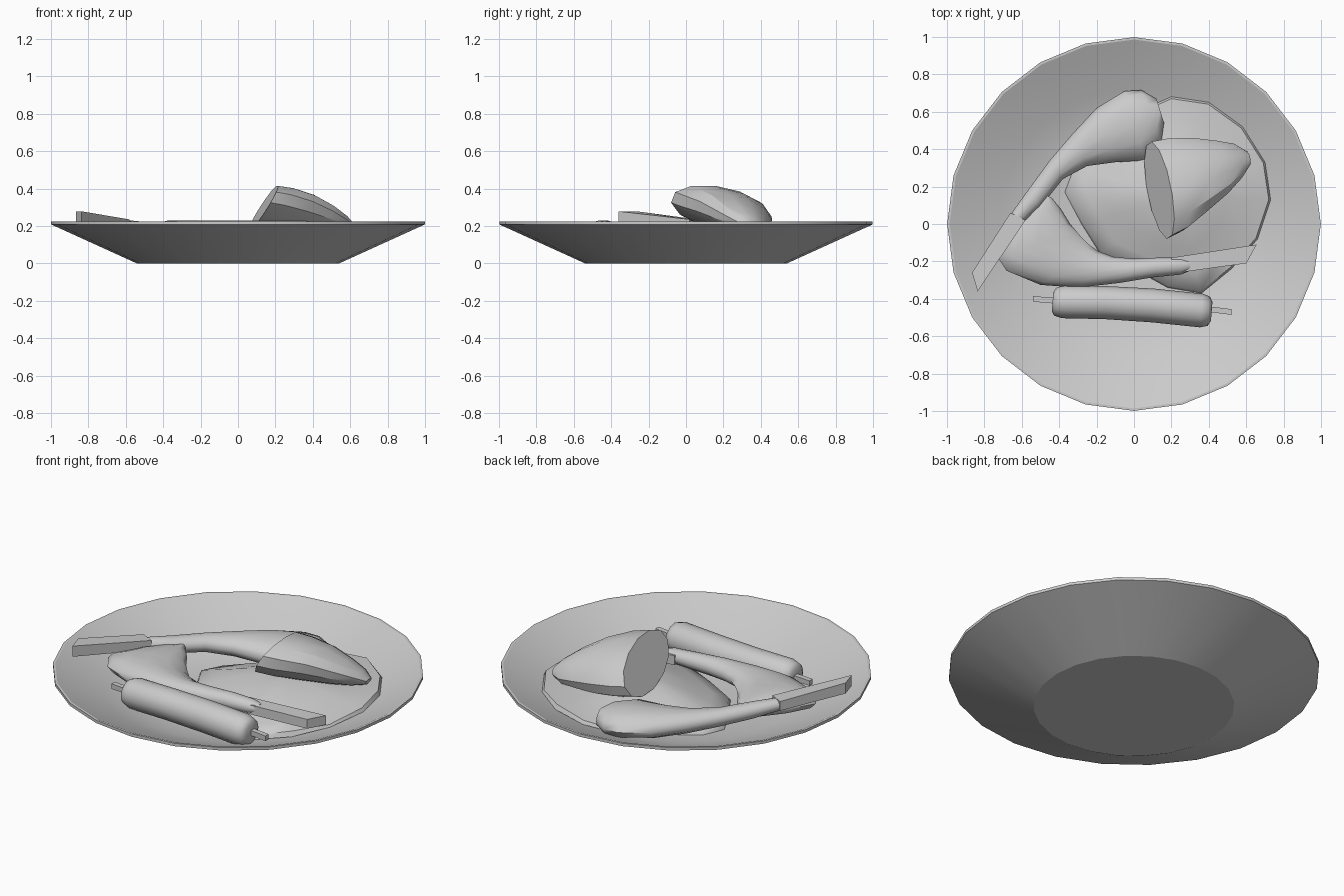
import bpy, bmesh, math
from mathutils import Vector

grey = bpy.data.materials.new("plain grey")
grey.diffuse_color = (0.6, 0.6, 0.6, 1)


def finish(name, bm, angle):
    bmesh.ops.recalc_face_normals(bm, faces=bm.faces[:])
    me = bpy.data.meshes.new(name)
    bm.to_mesh(me)
    bm.free()
    me.materials.append(grey)
    ob = bpy.data.objects.new(name, me)
    bpy.context.collection.objects.link(ob)
    if angle:
        bpy.ops.object.select_all(action='DESELECT')
        ob.select_set(True)
        bpy.context.view_layer.objects.active = ob
        bpy.ops.object.shade_smooth_by_angle(angle=math.radians(angle))
    return ob


def loft(name, rings, angle=0):
    """Skin a list of equal-sized rings and cap both ends."""
    bm = bmesh.new()
    vs = [[bm.verts.new(p) for p in r] for r in rings]
    n = len(vs[0])
    for a, b in zip(vs, vs[1:]):
        for i in range(n):
            j = (i + 1) % n
            bm.faces.new((a[i], a[j], b[j], b[i]))
    bm.faces.new(vs[0])
    bm.faces.new(vs[-1])
    return finish(name, bm, angle)


def ellipse(c, a, b, n=12):
    c, a, b = Vector(c), Vector(a), Vector(b)
    return [c + a * math.cos(t) + b * math.sin(t)
            for t in (2 * math.pi * i / n for i in range(n))]


def meat(name, sections):
    """Sections: left x, y, right x, y, centre z, half height."""
    rings = []
    for lx, ly, rx, ry, z, h in sections:
        rings.append(ellipse(((lx + rx) / 2, (ly + ry) / 2, z),
                             ((lx - rx) / 2, (ly - ry) / 2, 0), (0, 0, h)))
    # shrunken rings round off both ends
    def shrink(r, k):
        c = sum(r, Vector()) / len(r)
        return [c + (p - c) * k for p in r]
    rings = [shrink(rings[0], 0.5)] + rings + [shrink(rings[-1], 0.5)]
    loft(name, rings, 60)


def bar(name, ends):
    """Square bar; each end: two corner points, bottom z, top z."""
    loft(name, [[(x1, y1, b), (x2, y2, b), (x2, y2, t), (x1, y1, t)]
                for x1, y1, x2, y2, b, t in ends])


# plate: lathed profile, underside out to the rim and back over the inside
inside = [(0.985, 0.225), (0.9, 0.186), (0.72, 0.108), (0.56, 0.05), (0.4, 0.03), (0.01, 0.025)]
profile = [(0.54, 0.0), (0.998, 0.208), (0.998, 0.225)] + inside
loft("plate", [[(r * math.cos(i * math.pi / 12), r * math.sin(i * math.pi / 12), z)
                for i in range(24)] for r, z in profile], 20)


def plate_z(x, y):
    r = math.hypot(x, y)
    for (r1, z1), (r0, z0) in zip(inside, inside[1:]):
        if r >= r0:
            return z0 + (z1 - z0) * (r - r0) / (r1 - r0)
    return 0.03


# mound of side dish: irregular outline rising to a low dome
outline = [(0.73, 0.13), (0.7, 0.33), (0.58, 0.52), (0.4, 0.65), (0.2, 0.68), (0.02, 0.6),
           (-0.15, 0.42), (-0.32, 0.3), (-0.37, 0.17), (-0.28, 0.0), (-0.18, -0.16),
           (0.0, -0.24), (0.18, -0.34), (0.36, -0.37), (0.52, -0.24), (0.66, -0.08)]
cx, cy = 0.22, 0.15
rings = []
for k, lift in ((1.0, 0.0), (0.98, 0.025), (0.8, 0.06), (0.55, 0.11), (0.3, 0.15), (0.05, 0.165)):
    ring = []
    for i, (x, y) in enumerate(outline):
        px, py = cx + (x - cx) * k, cy + (y - cy) * k
        wave = 0.01 * math.sin(i * 2.4) * k if lift else 0
        ring.append((px, py, plate_z(px, py) + 0.002 + lift + wave))
    rings.append(ring)
loft("side_dish_mound", rings, 50)

# cut root vegetable: tilted oval cut face tapering to a tip
axis_a, axis_b = Vector((0.04, -0.26, 0.03)), Vector((0.07, -0.025, 0.12))
rings = []
for c, ka, kb in (((0.135, 0.18, 0.295), 1.0, 1.0), ((0.22, 0.21, 0.28), 0.95, 1.02),
                  ((0.34, 0.26, 0.255), 0.77, 0.93), ((0.46, 0.3, 0.225), 0.56, 0.7),
                  ((0.55, 0.335, 0.2), 0.36, 0.45), ((0.61, 0.35, 0.185), 0.14, 0.18)):
    rings.append(ellipse(c, axis_a * ka, axis_b * kb, 12))
loft("cut_vegetable", rings, 30)

# two cuts of meat, each with a flat bone
meat("back_meat", [
    (0.12, 0.67, 0.16, 0.54, 0.14, 0.045), (0.04, 0.715, 0.145, 0.43, 0.135, 0.07),
    (-0.05, 0.71, 0.06, 0.34, 0.135, 0.08), (-0.2, 0.62, -0.1, 0.33, 0.14, 0.075),
    (-0.33, 0.48, -0.25, 0.31, 0.15, 0.062), (-0.45, 0.34, -0.38, 0.24, 0.165, 0.05),
    (-0.56, 0.19, -0.5, 0.09, 0.18, 0.045), (-0.66, 0.05, -0.6, 0.0, 0.2, 0.035),
    (-0.69, 0.0, -0.65, -0.02, 0.205, 0.025)])
bar("back_bone", [(-0.66, 0.06, -0.58, 0.02, 0.18, 0.235),
                  (-0.865, -0.26, -0.835, -0.36, 0.215, 0.278)])

meat("front_meat", [
    (-0.49, 0.165, -0.44, 0.14, 0.165, 0.03), (-0.58, 0.07, -0.39, 0.08, 0.16, 0.05),
    (-0.67, -0.03, -0.34, 0.0, 0.16, 0.06), (-0.74, -0.16, -0.29, -0.06, 0.16, 0.065),
    (-0.68, -0.25, -0.24, -0.11, 0.155, 0.065), (-0.5, -0.325, -0.19, -0.145, 0.155, 0.065),
    (-0.3, -0.34, -0.11, -0.175, 0.15, 0.06), (-0.08, -0.315, 0.0, -0.185, 0.155, 0.055),
    (0.1, -0.285, 0.12, -0.18, 0.16, 0.048), (0.25, -0.27, 0.25, -0.18, 0.16, 0.04),
    (0.3, -0.25, 0.3, -0.19, 0.16, 0.025)])
bar("front_bone", [(0.2, -0.265, 0.2, -0.18, 0.13, 0.185),
                   (0.6, -0.21, 0.655, -0.11, 0.115, 0.17)])

# sausage on a thin stick
loft("sausage", [ellipse((x, y, 0.14), (0.08 * r, r, 0), (0, 0, r)) for x, y, r in (
    (-0.435, -0.415, 0.05), (-0.42, -0.415, 0.075), (-0.38, -0.415, 0.088),
    (-0.15, -0.42, 0.088), (0.1, -0.435, 0.09), (0.36, -0.462, 0.09),
    (0.4, -0.466, 0.078), (0.415, -0.467, 0.05))], 50)
for side, (x1, y1, x2, y2) in {"left": (-0.54, -0.4, -0.42, -0.41),
                               "right": (0.4, -0.455, 0.52, -0.47)}.items():
    bar("stick_" + side, [(x1, y1 - 0.015, x1, y1 + 0.015, 0.125, 0.155),
                          (x2, y2 - 0.015, x2, y2 + 0.015, 0.125, 0.155)])
